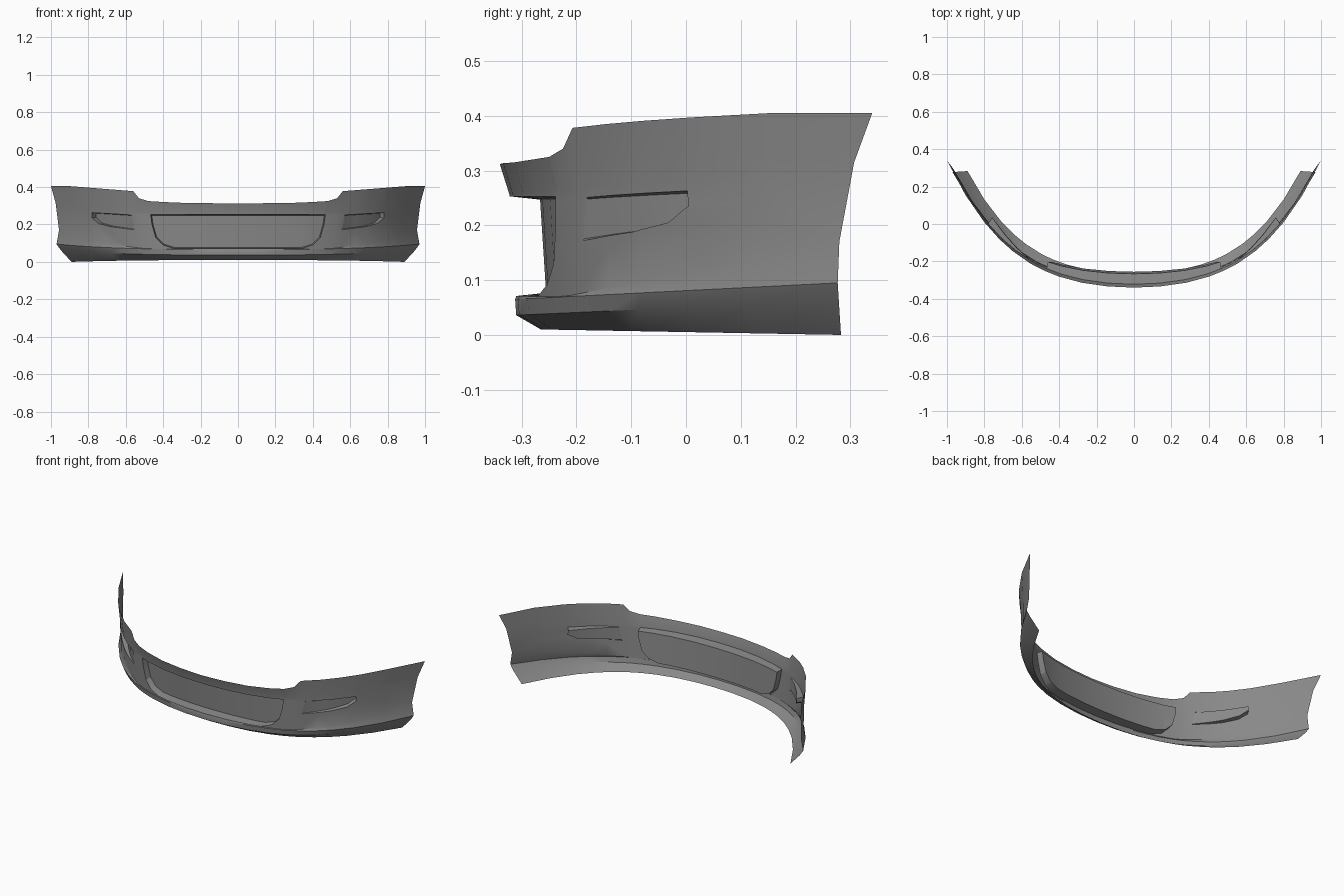
import bpy
import bmesh
from mathutils import Vector

cube = bpy.data.objects.get("Cube")
if cube:
    bpy.data.objects.remove(cube, do_unlink=True)

grey = bpy.data.materials.new("bumper grey")
grey.use_nodes = True
grey.diffuse_color = (0.25, 0.25, 0.25, 1)
grey.node_tree.nodes["Principled BSDF"].inputs["Base Color"].default_value = grey.diffuse_color


def sweep(s):
    """Plan curve of the bumper: 0 at the middle, 1 at the wheel ends."""
    return 0.45 * s ** 2 + 0.55 * s ** 4


def top_edge(s):
    """Low in the middle, stepping up beside the headlamps."""
    steps = [(0, .312), (.28, .315), (.4, .32), (.48, .325), (.53, .34), (.56, .378), (.9, .405), (1, .405)]
    for (a, za), (b, zb) in zip(steps, steps[1:]):
        if s <= b:
            return za + (zb - za) * (s - a) / (b - a)
    return steps[-1][1]


# Each row from bottom to top: front y, end x, end y, height rule
rows = [
    (-.265, .89, .283, lambda s: .01 * (1 - sweep(s))),                      # under edge
    (-.31, .948, .279, lambda s: .036 + .027 * sweep(s)),                    # lip bottom
    (-.312, .97, .277, lambda s: .065 + .03 * sweep(s)),                     # lower crease
    (-.31, .957, .28, lambda s: .07 + .1 * max(0, (sweep(s) - .15) / .85)),  # ledge crease
    (-.322, .975, .307, lambda s: .255 + .06 * sweep(s)),                    # belt
    (-.34, 1, .34, top_edge),                                                # top edge
]
half = [.14, .28, .4, .48, .53, .56, .65, .72, .8, .9, 1]
columns = [-s for s in reversed(half)] + [0] + half

# Skin of the bumper
bm = bmesh.new()
grid = []
for front, end_x, end_y, height in rows:
    grid.append([bm.verts.new((s * end_x, front + (end_y - front) * sweep(abs(s)), height(abs(s))))
                 for s in columns])
for low, high in zip(grid, grid[1:]):
    for i in range(len(columns) - 1):
        bm.faces.new((low[i], low[i + 1], high[i + 1], high[i]))


def cut_outline(outline):
    """Cut a convex front outline into the skin and return the faces inside."""
    xs = [p[0] for p in outline]
    inside = [f for f in bm.faces
              if min(xs) - .12 < f.calc_center_bounds().x < max(xs) + .12
              and f.calc_center_bounds().z > .075]
    for (ax, az), (bx, bz) in zip(outline, outline[1:] + outline[:1]):
        inward = Vector((az - bz, 0, bx - ax)).normalized()
        point = Vector((ax, 0, az))
        parts = set(inside)
        for f in inside:
            parts.update(f.edges, f.verts)
        result = bmesh.ops.bisect_plane(bm, geom=list(parts), dist=1e-5, plane_co=point, plane_no=inward)
        inside = [g for g in result["geom"] if isinstance(g, bmesh.types.BMFace)
                  and (g.calc_center_median() - point).dot(inward) > 0]
    return inside


def recess(outline, rim, shift):
    """Inset the outline and push its floor back by a rule."""
    floor = cut_outline(outline)
    bmesh.ops.inset_region(bm, faces=floor, thickness=rim, use_even_offset=True)
    for v in {v for f in floor for v in f.verts}:
        v.co += Vector(shift(v.co))


# Central grille recess
right_side = [(.34, .071), (.4, .09), (.44, .13), (.46, .2), (.467, .253)]
grille = right_side + [(-x, z) for x, z in reversed(right_side)]
recess(grille, .006, lambda p: (0, .055 - .08 * p.x ** 2, 0))

# Side lamp scoops, deepening outwards
lamp = [(.555, .172), (.68, .188), (.745, .205), (.78, .235), (.78, .263), (.57, .251)]
for side in (1, -1):
    outline = [(side * x, z) for x, z in lamp][::side]

    def scoop(p, side=side):
        depth = max(0, (abs(p.x) - .56) / .22)
        return (-side * .02 * depth, .035 * depth, 0)

    recess(outline, .003, scoop)

mesh = bpy.data.meshes.new("front_bumper")
bm.to_mesh(mesh)
bm.free()
mesh.materials.append(grey)
bumper = bpy.data.objects.new("front_bumper", mesh)
bpy.context.collection.objects.link(bumper)
bpy.context.view_layer.objects.active = bumper
bumper.select_set(True)
bpy.ops.object.shade_smooth_by_angle(angle=.5)
